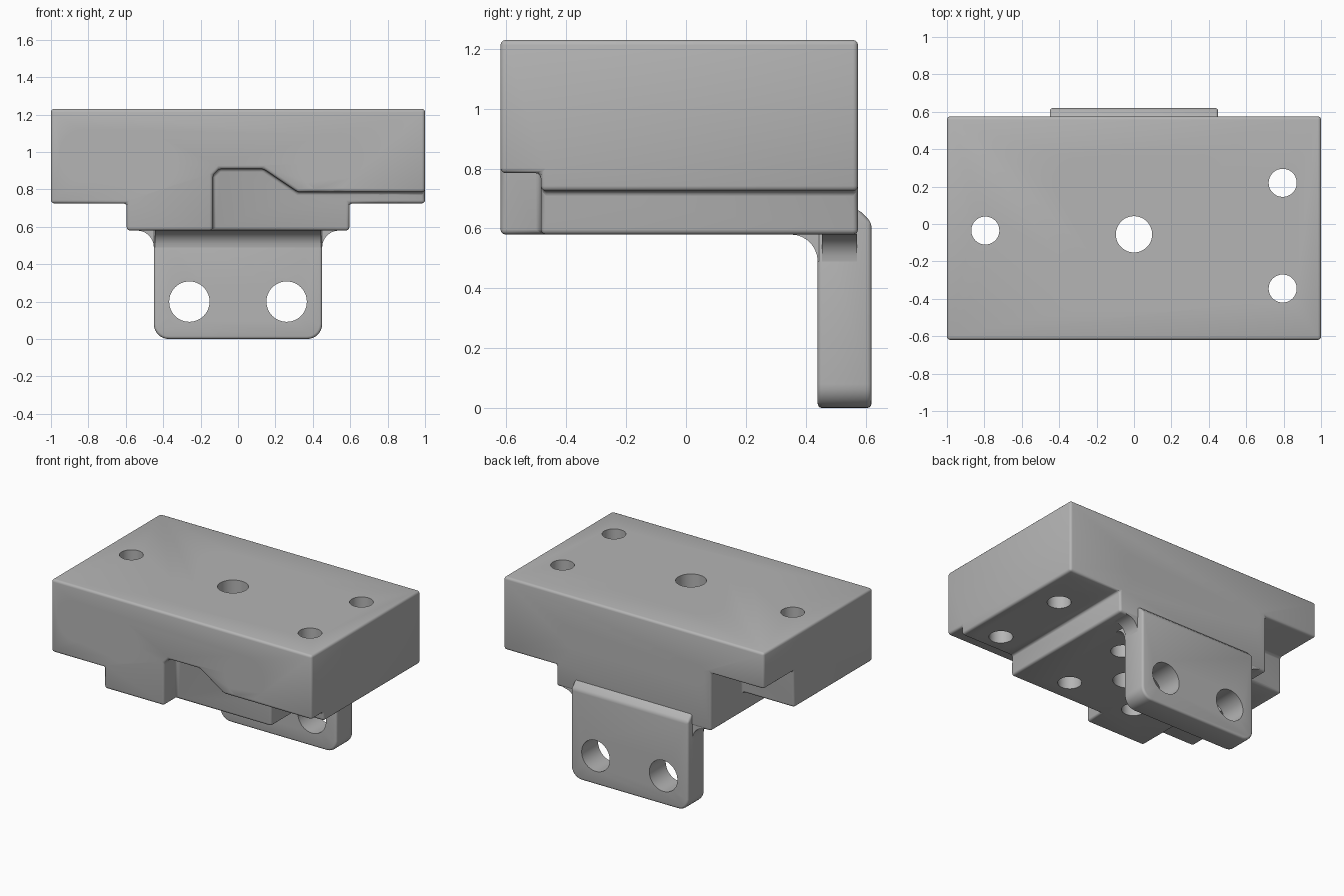
import bpy, bmesh, math
from mathutils import Matrix, Vector

cube = bpy.data.objects.get("Cube")
if cube:
    bpy.data.objects.remove(cube, do_unlink=True)

grey = bpy.data.materials.new("matte_grey")
grey.use_nodes = True
tone = (0.46, 0.46, 0.46, 1)
grey.diffuse_color = tone
grey.node_tree.nodes["Principled BSDF"].inputs["Base Color"].default_value = tone


def make(name, bm):
    bmesh.ops.recalc_face_normals(bm, faces=bm.faces)
    mesh = bpy.data.meshes.new(name)
    bm.to_mesh(mesh)
    bm.free()
    mesh.materials.append(grey)
    ob = bpy.data.objects.new(name, mesh)
    bpy.context.scene.collection.objects.link(ob)
    return ob


def prism(name, profile, axis, lo, hi):
    """Extrude a closed profile, (x, z) along y or (y, z) along x."""
    bm = bmesh.new()
    place = (lambda a, b: (a, lo, b)) if axis == "y" else (lambda a, b: (lo, a, b))
    face = bm.faces.new([bm.verts.new(place(a, b)) for a, b in profile])
    new = bmesh.ops.extrude_face_region(bm, geom=[face])["geom"]
    step = Vector((0, hi - lo, 0)) if axis == "y" else Vector((hi - lo, 0, 0))
    bmesh.ops.translate(bm, vec=step, verts=[v for v in new if isinstance(v, bmesh.types.BMVert)])
    return make(name, bm)


def box(name, x0, x1, y0, y1, z0, z1):
    return prism(name, [(x0, z0), (x1, z0), (x1, z1), (x0, z1)], "y", y0, y1)


def cylinder(start, axis, length, r, r_end=None):
    """Round cutter starting at a point and running along an axis."""
    bm = bmesh.new()
    bmesh.ops.create_cone(bm, cap_ends=True, segments=48, radius1=r,
                          radius2=r_end or r, depth=length)
    way = Vector(axis)
    turn = way.to_track_quat("Z", "Y").to_matrix().to_4x4()
    bm.transform(Matrix.Translation(Vector(start) + way * length / 2) @ turn)
    return make("cutter", bm)


def bake(ob):
    bpy.context.view_layer.update()
    graph = bpy.context.evaluated_depsgraph_get()
    mesh = bpy.data.meshes.new_from_object(ob.evaluated_get(graph))
    ob.modifiers.clear()
    ob.data = mesh


def cut(ob, cutter, operation="DIFFERENCE"):
    mod = ob.modifiers.new("bool", "BOOLEAN")
    mod.operation, mod.solver, mod.object = operation, "EXACT", cutter
    bake(ob)
    bpy.data.objects.remove(cutter, do_unlink=True)


def soften(ob, width):
    bm = bmesh.new()
    bm.from_mesh(ob.data)
    bmesh.ops.remove_doubles(bm, verts=bm.verts, dist=0.0005)
    bmesh.ops.dissolve_limit(bm, angle_limit=0.02, verts=bm.verts, edges=bm.edges)
    bm.to_mesh(ob.data)
    bm.free()
    mod = ob.modifiers.new("bevel", "BEVEL")
    mod.width, mod.segments = width, 3
    mod.limit_method, mod.angle_limit = "ANGLE", math.radians(30)
    bake(ob)


def arc(cx, cz, r, start, end, n=7):
    return [(cx + r * math.cos(math.radians(start + (end - start) * i / n)),
             cz + r * math.sin(math.radians(start + (end - start) * i / n)))
            for i in range(n + 1)]


FRONT, BACK, TOP, LEDGE, BASE, STEP = -0.62, 0.575, 1.23, 0.725, 0.58, 0.595
UP, DOWN, INWARD = (0, 0, 1), (0, 0, -1), (0, 1, 0)

# Main block: wide slab with a narrower step beneath
body = prism("main_block", [(-1, TOP), (-1, LEDGE), (-STEP, LEDGE), (-STEP, BASE),
                            (STEP, BASE), (STEP, LEDGE), (1, LEDGE), (1, TOP)],
             "y", FRONT, BACK)
# Stepped relief at the front and square relief at the rear corner
cut(body, prism("cutter", [(-0.135, 0.4), (1.2, 0.4), (1.2, 0.785), (0.32, 0.785),
                           (0.135, 0.91), (-0.1, 0.91), (-0.135, 0.875)], "y", -0.8, -0.485))
cut(body, box("cutter", -1.2, -STEP, 0.24, 0.8, 0.4, 0.98))
soften(body, 0.017)

# Four deep screw wells, with stepped recesses in their floors
FLOOR = 0.8
for x in (-0.26, 0.26):
    for y in (-0.315, 0.2):
        cut(body, cylinder((x, y, TOP + 0.01), DOWN, TOP + 0.01 - FLOOR, 0.125))
        cut(body, cylinder((x, y, TOP + 0.01), DOWN, 0.04, 0.145))
        cut(body, box("cutter", x - 0.108, x + 0.108, y - 0.06, y + 0.06, FLOOR - 0.02, FLOOR + 0.05))
        cut(body, box("cutter", x - 0.06, x + 0.06, y - 0.06, y + 0.06, FLOOR - 0.04, FLOOR))
        cut(body, cylinder((x, y, 0.5), UP, FLOOR - 0.54, 0.075))

# Central hole with a widened rim
cut(body, cylinder((0, -0.055, 0.5), UP, 1, 0.097))
cut(body, cylinder((0, -0.055, TOP + 0.01), DOWN, 0.04, 0.115))

# Three vertical mounting holes, counterbored from below
for x, y in ((0.795, 0.22), (0.795, -0.345), (-0.795, -0.035)):
    cut(body, cylinder((x, y, 0.5), UP, 1, 0.075))
    cut(body, cylinder((x, y, 0.5), UP, 0.45, 0.147))

# Two long horizontal holes, counterbored at the front
for x in (-0.475, 0.475):
    cut(body, cylinder((x, -0.8, 0.938), INWARD, 1.6, 0.075))
    cut(body, cylinder((x, -0.8, 0.938), INWARD, 0.38, 0.15))

# Shallow front socket joined by a cross bore from the side
cut(body, cylinder((-0.815, -0.8, 0.98), INWARD, 0.285, 0.14))
cut(body, cylinder((-1.1, -0.515, 0.98), (1, 0, 0), 0.3, 0.058))

# Hanging mounting flange with rounded lower corners and a sloped top
HALF, R = 0.45, 0.08
outline = (arc(-HALF + R, R, R, 180, 270) + arc(HALF - R, R, R, 270, 360)
           + [(HALF, 0.665), (-HALF, 0.665)])
flange = prism("mounting_flange", outline, "y", 0.44, 0.62)
cut(flange, prism("cutter", [(0.575, 0.665), (0.7, 0.54), (0.7, 0.8), (0.575, 0.8)], "x", -1, 1))
soften(flange, 0.015)
for x in (-0.26, 0.26):
    cut(flange, cylinder((x, 0.2, 0.2), INWARD, 0.8, 0.108))

# Fillets blending the flange into the block
F = 0.09
curve = arc(HALF + F, BASE - F, F, 180, 90)
fillets = []
for side in (-1, 1):
    shape = [(side * a, b) for a, b in curve] + [(side * (HALF + F), BASE + 0.03),
             (side * (HALF - 0.03), BASE + 0.03), (side * (HALF - 0.03), BASE - F)]
    fillets.append(prism("right_fillet" if side < 0 else "left_fillet", shape, "y", 0.455, BACK - 0.003))
front_curve = arc(0.44 - F, BASE - F, F, 0, 90)
fillets.append(prism("front_fillet", front_curve + [(0.44 - F, BASE + 0.03), (0.47, BASE + 0.03),
                                                    (0.47, BASE - F)], "x", -HALF + 0.005, HALF - 0.005))

# Smooth shading with crisp edges
bpy.ops.object.select_all(action="DESELECT")
for ob in [body, flange] + fillets:
    ob.select_set(True)
bpy.context.view_layer.objects.active = body
bpy.ops.object.shade_smooth_by_angle(angle=math.radians(35))
